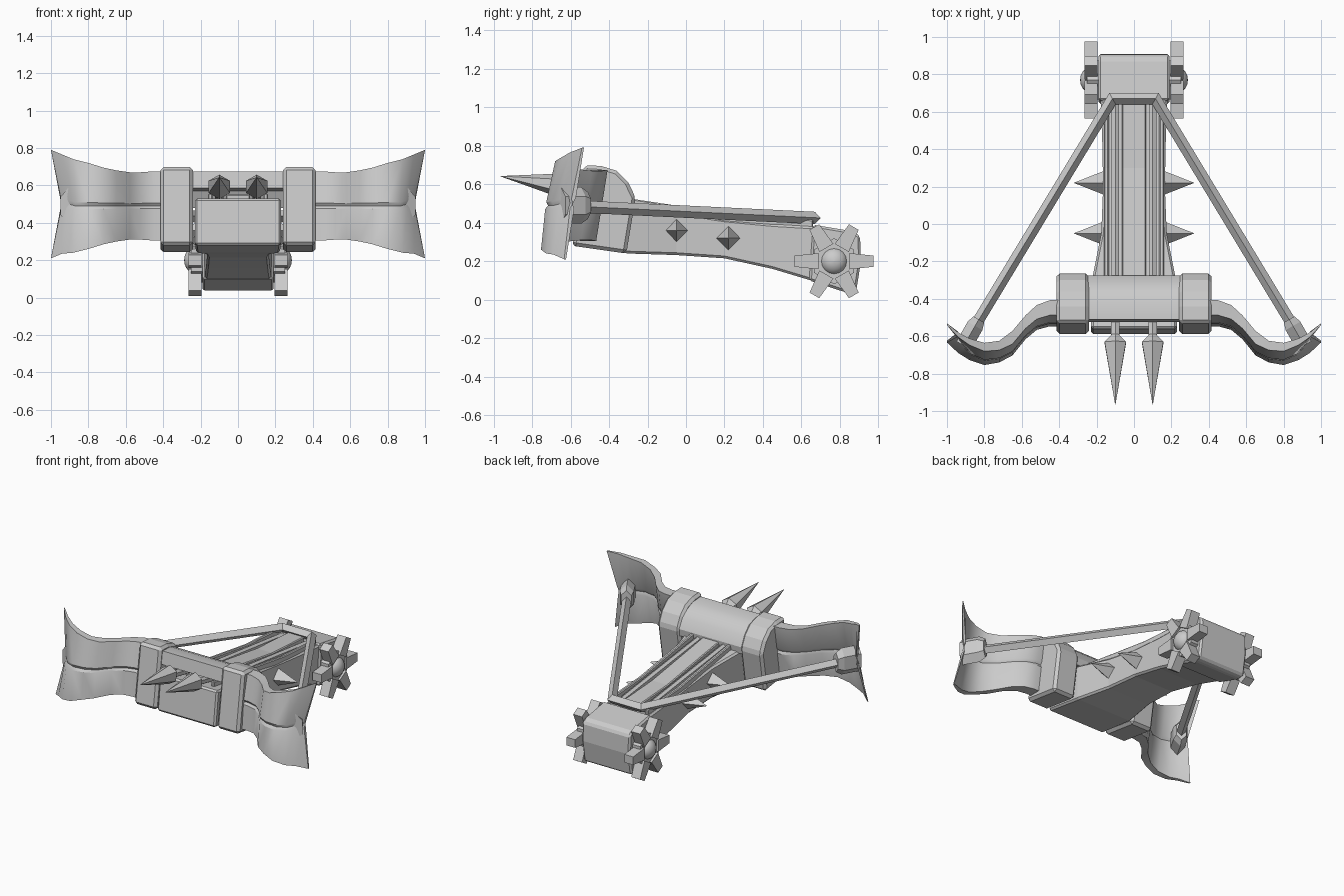
import bpy, bmesh, math
from mathutils import Vector

if "Cube" in bpy.data.objects:
    bpy.data.objects.remove(bpy.data.objects["Cube"])

grey = bpy.data.materials.new("plain_grey")
grey.use_nodes = True
colour = (0.6, 0.6, 0.6, 1)
grey.diffuse_color = colour
grey.node_tree.nodes["Principled BSDF"].inputs["Base Color"].default_value = colour


def loft(name, rings, bevel=0, smooth=False):
    """Skin a list of equal-length rings and cap both ends."""
    bm = bmesh.new()
    loops = [[bm.verts.new(p) for p in ring] for ring in rings]
    n = len(loops[0])
    for a, b in zip(loops, loops[1:]):
        for i in range(n):
            bm.faces.new((a[i], a[(i + 1) % n], b[(i + 1) % n], b[i]))
    bm.faces.new(loops[0])
    bm.faces.new(loops[-1])
    bmesh.ops.recalc_face_normals(bm, faces=bm.faces)
    mesh = bpy.data.meshes.new(name)
    bm.to_mesh(mesh)
    bm.free()
    mesh.materials.append(grey)
    ob = bpy.data.objects.new(name, mesh)
    bpy.context.collection.objects.link(ob)
    if bevel:
        mod = ob.modifiers.new("bevel", "BEVEL")
        mod.width, mod.segments, mod.limit_method = bevel, 1, "ANGLE"
    if smooth:
        bpy.ops.object.select_all(action="DESELECT")
        ob.select_set(True)
        bpy.context.view_layer.objects.active = ob
        bpy.ops.object.shade_smooth_by_angle(angle=math.radians(30))
    return ob


def side_prism(name, profile, x0, x1, bevel=0, smooth=False):
    """Extrude a (y, z) outline along x."""
    return loft(name, [[(x, y, z) for y, z in profile] for x in (x0, x1)], bevel, smooth)


def turned(name, start, end, stations, sides, flat=1.0, smooth=False):
    """Rings of (fraction, radius) around the axis from start to end."""
    a, b = Vector(start), Vector(end)
    axis = (b - a).normalized()
    across = axis.cross(Vector((0, 0, 1))).normalized()
    up = across.cross(axis)
    rings = []
    for t, r in stations:
        turn = [math.tau * i / sides for i in range(sides)]
        rings.append([a.lerp(b, t) + r * (up * math.cos(k) + across * flat * math.sin(k)) for k in turn])
    return loft(name, rings, 0, smooth)


def deck(y):
    """Height of the sloping top of the stock."""
    return 0.447 - 0.15 * y if y < 0.3 else 0.402 - 0.06 * (y - 0.3)


# Stock: stations of y, half width, bottom height
stock = [(-0.56, 0.23, 0.28), (-0.3, 0.225, 0.24), (-0.05, 0.175, 0.232), (0.2, 0.165, 0.215),
         (0.45, 0.17, 0.16), (0.7, 0.18, 0.085)]
loft("stock", [[(-w, y + s, b), (w, y + s, b), (w, y, deck(y)), (-w, y, deck(y))]
               for y, w, b in stock for s in [-0.03 if y < -0.5 else 0]], 0.012)

# Butt block at the rear
side_prism("butt_block", [(0.66, 0.39), (0.87, 0.355), (0.905, 0.33), (0.91, 0.2), (0.885, 0.045),
                          (0.84, 0.035), (0.64, 0.1)], -0.19, 0.19, 0.012)

# Centre rail and outer rails along the deck
def rail(name, x0, x1, h):
    loft(name, [[(x0, y, deck(y) - 0.02), (x1, y, deck(y) - 0.02), (x1, y, deck(y) + h), (x0, y, deck(y) + h)]
                for y in (-0.5, 0.3, 0.66)], 0.006)

rail("centre_rail", -0.065, 0.065, 0.03)

# Arched bridge over the bolts
side_prism("bridge", [(-0.525, 0.585), (-0.51, 0.675), (-0.42, 0.67), (-0.36, 0.645), (-0.31, 0.6),
                      (-0.275, 0.53), (-0.28, 0.48), (-0.31, 0.48), (-0.35, 0.57)], -0.26, 0.26, 0, True)

limb = [  # x, rear y, front y, half height
    (0.38, -0.41, -0.49, 0.185), (0.45, -0.41, -0.49, 0.185), (0.52, -0.435, -0.51, 0.18),
    (0.58, -0.49, -0.56, 0.18), (0.65, -0.575, -0.645, 0.19), (0.72, -0.63, -0.68, 0.205),
    (0.8, -0.645, -0.69, 0.23), (0.88, -0.625, -0.66, 0.25), (0.94, -0.595, -0.62, 0.265),
    (1.0, -0.55, -0.56, 0.29)]

for side, s in (("left", 1), ("right", -1)):
    rail(side + "_outer_rail", s * 0.135, s * 0.16, 0.035)

    # Clamp gripping the bow limb
    side_prism(side + "_clamp", [(-0.59, 0.28), (-0.31, 0.24), (-0.262, 0.53), (-0.3, 0.61),
                                 (-0.36, 0.67), (-0.44, 0.695), (-0.53, 0.7)],
               s * 0.24, s * 0.415, 0.018)

    # Bow limb, leaning back, with a central ridge and a notched tip
    rings = []
    for x, rear, front, h in limb:
        notch = 0.055 * max(0, (x - 0.85) / 0.15)
        mid = 0.49 + 0.01 * (x > 0.9)

        def at(y, k, dx=0, out=0):
            return (s * (x - dx), y + 0.16 * (k * h - 0.17) + out, mid + k * h)
        rings.append([at(rear, 1), at(rear, 0.1, notch), at(rear, 0, notch, -0.012), at(rear, -0.1, notch),
                      at(rear, -1), at(front, -1), at(front, -0.08, notch, -0.012),
                      at(front, 0, notch), at(front, 0.08, notch, -0.012), at(front, 1)])
    loft(side + "_bow_limb", rings, 0, True)

    # Hexagonal string anchor
    turned(side + "_string_anchor", (s * 0.91, -0.65, 0.49), (s * 0.83, -0.51, 0.49),
           [(0, 0.095), (0.75, 0.095), (1, 0.07)], 6, 0.55)

    # Bolt with a long faceted head
    turned(side + "_bolt_shaft", (s * 0.1, -0.64, 0.585), (s * 0.1, -0.3, 0.52), [(0, 0.025), (1, 0.025)], 6)
    turned(side + "_bolt_groove_rod", (s * 0.1, -0.4, deck(-0.4)), (s * 0.1, 0.64, deck(0.64)),
           [(0, 0.022), (1, 0.022)], 6)
    turned(side + "_bolt_head", (s * 0.1, -0.59, 0.585), (s * 0.1, -0.965, 0.642),
           [(0, 0.02), (0.12, 0.066), (1, 0.001)], 6)

    # Side spikes
    for i, (y, z) in enumerate(((-0.05, 0.36), (0.22, 0.32))):
        turned(f"{side}_spike_{i + 1}", (s * 0.155, y, z), (s * 0.32, y, z), [(0, 0.066), (1, 0.001)], 4)

    # Six-toothed wheel with a domed hub
    cy, cz = 0.77, 0.2
    turned(side + "_wheel", (s * 0.18, cy, cz), (s * 0.25, cy, cz), [(0, 0.12), (1, 0.12)], 6)
    for i in range(6):
        a = math.radians(60 * i)
        c, d = math.cos(a), math.sin(a)
        outline = [(cy + r * c - w * d, cz + r * d + w * c)
                   for r, w in ((0.08, 0.042), (0.205, 0.029), (0.205, -0.029), (0.08, -0.042))]
        side_prism(f"{side}_wheel_tooth_{i + 1}", outline, s * 0.195, s * 0.265)
    dome = [(math.sin(math.pi / 2 * k / 5), 0.072 * math.cos(math.pi / 2 * k / 5) + 0.0005) for k in range(6)]
    turned(side + "_wheel_hub", (s * 0.225, cy, cz), (s * 0.288, cy, cz), dome, 16, 1, True)

# Drawn bowstring, diamond in section
path = [Vector(p) for p in ((0.865, -0.57, 0.485), (0.115, 0.67, 0.425), (-0.115, 0.67, 0.425), (-0.865, -0.57, 0.485))]
rings = []
for i, p in enumerate(path):
    ways = [(path[j + 1] - path[j]).normalized() for j in (i - 1, i) if 0 <= j < 3]
    normals = [Vector((w.y, -w.x, 0)) for w in ways]
    n = sum(normals, Vector()).normalized()
    n = n * 0.03 / n.dot(normals[0].normalized())
    up = Vector((0, 0, 0.032))
    rings.append([p + n, p + up, p - n, p - up])
loft("bowstring", rings)
